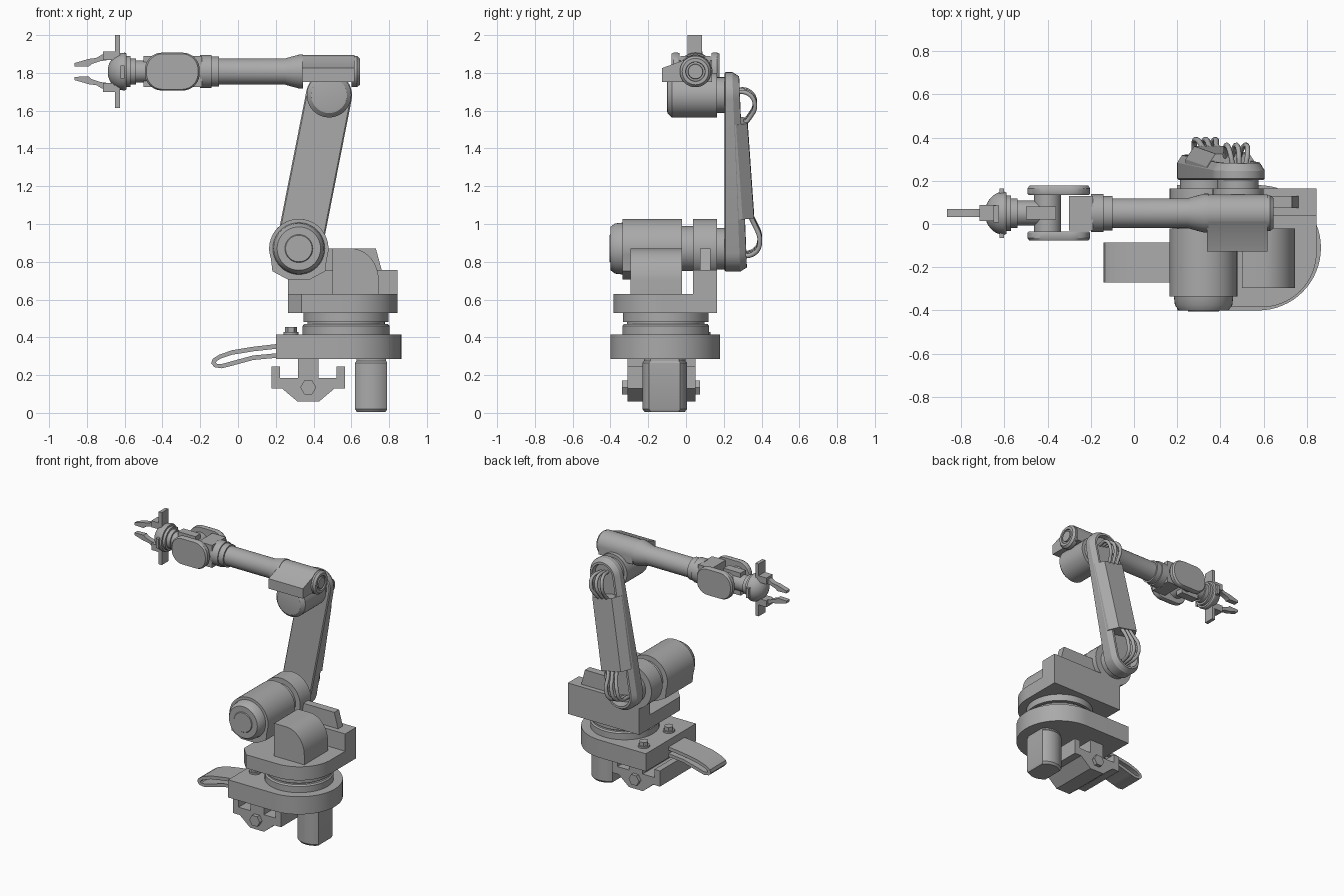
import bpy, bmesh, math
from math import cos, sin, pi

if "Cube" in bpy.data.objects:
    bpy.data.objects.remove(bpy.data.objects["Cube"], do_unlink=True)

grey = bpy.data.materials.new("mid grey")
grey.use_nodes = True
COL = (0.4, 0.4, 0.4, 1)
grey.diffuse_color = COL
grey.node_tree.nodes["Principled BSDF"].inputs["Base Color"].default_value = COL
parts = []


def place(axis, p, q, h):
    """Point from two cross-section coordinates and a position on the axis."""
    return {"x": (h, p, q), "y": (p, h, q), "z": (p, q, h)}[axis]


def loft(name, rings):
    """Skin a row of equal rings and cap both ends."""
    bm = bmesh.new()
    loops = [[bm.verts.new(p) for p in ring] for ring in rings]
    n = len(loops[0])
    for a, b in zip(loops, loops[1:]):
        for i in range(n):
            j = (i + 1) % n
            bm.faces.new((a[i], a[j], b[j], b[i]))
    bm.faces.new(loops[0])
    bm.faces.new(loops[-1])
    bmesh.ops.recalc_face_normals(bm, faces=bm.faces)
    me = bpy.data.meshes.new(name)
    bm.to_mesh(me)
    bm.free()
    me.materials.append(grey)
    ob = bpy.data.objects.new(name, me)
    bpy.context.collection.objects.link(ob)
    parts.append(ob)
    return ob


def prism(name, axis, pts, a, b):
    return loft(name, [[place(axis, p, q, h) for p, q in pts] for h in (a, b)])


def box(name, x, y, z):
    return prism(name, "z", [(x[0], y[0]), (x[1], y[0]), (x[1], y[1]), (x[0], y[1])], *z)


def turned(name, axis, c, profile, seg=40):
    """Round part: profile is (position on axis, radius)."""
    return loft(name, [[place(axis, c[0] + r * cos(2 * pi * i / seg), c[1] + r * sin(2 * pi * i / seg), h)
                        for i in range(seg)] for h, r in profile])


def arc(cx, cy, r, a0, a1, n=16, ry=None):
    ry = ry or r
    ang = [math.radians(a0 + (a1 - a0) * i / n) for i in range(n + 1)]
    return [(cx + r * cos(a), cy + ry * sin(a)) for a in ang]


def cable(name, pts, r):
    cu = bpy.data.curves.new(name, "CURVE")
    cu.dimensions = "3D"
    cu.bevel_depth = r
    cu.bevel_resolution = 2
    cu.use_fill_caps = True
    sp = cu.splines.new("BEZIER")
    sp.bezier_points.add(len(pts) - 1)
    for bp, p in zip(sp.bezier_points, pts):
        bp.co = p
        bp.handle_left_type = bp.handle_right_type = "AUTO"
    cu.materials.append(grey)
    bpy.context.collection.objects.link(bpy.data.objects.new(name, cu))


# Base clamp: half outline mirrored about its centre, with hex bolts
half = [(0.057, 0.06), (0.14, 0.13), (0.195, 0.13), (0.195, 0.245), (0.15, 0.245),
        (0.15, 0.185), (0.055, 0.185), (0.055, 0.29)]
CX = 0.372
prism("base_clamp", "y", [(CX + x, z) for x, z in half] + [(CX - x, z) for x, z in reversed(half)], -0.31, 0.05)
for side, a, b in (("front", -0.34, -0.3), ("back", 0.04, 0.075)):
    turned("clamp_bolt_" + side, "y", (CX, 0.135), [(a, 0.042), (b, 0.042)], 6)

# Lower motor: round body with flat sides
flat = arc(0.705, -0.113, 0.118, -136, -44) + arc(0.705, -0.113, 0.118, 44, 136)


def shrink(k):
    return [(0.705 + (x - 0.705) * k, -0.113 + (y + 0.113) * k) for x, y in flat]


loft("base_motor", [[(x, y, z) for x, y in shrink(k)]
                    for z, k in ((0.005, 0.9), (0.02, 1), (0.265, 1), (0.275, 0.93), (0.29, 0.93))])

# Base plate, its bolts and the strap loop
prism("base_plate", "z", [(0.2, 0.18), (0.2, -0.4)] + arc(0.575, -0.11, 0.29, -90, 90, 32), 0.285, 0.415)
for i, y in enumerate((0.09, -0.2)):
    turned("plate_washer_%d" % i, "z", (0.28, y), [(0.41, 0.04), (0.427, 0.04)], 24)
    turned("plate_bolt_%d" % i, "z", (0.28, y), [(0.42, 0.032), (0.455, 0.032)], 6)
outer = [(0.21, 0.365), (0.08, 0.35), (-0.03, 0.332), (-0.1, 0.308), (-0.135, 0.285), (-0.142, 0.262),
         (-0.125, 0.242), (-0.085, 0.236), (-0.03, 0.25), (0.08, 0.28), (0.21, 0.292)]
inner = [(0.21, 0.34), (0.08, 0.326), (-0.03, 0.308), (-0.09, 0.288), (-0.112, 0.275), (-0.117, 0.266),
         (-0.11, 0.26), (-0.085, 0.259), (-0.035, 0.273), (0.08, 0.304), (0.21, 0.316)]
prism("strap_loop", "y", outer + inner[::-1], -0.27, -0.085)

# Turntable
turned("turntable", "z", (0.572, -0.107), [(0.41, 0.23), (0.46, 0.23), (0.47, 0.222), (0.47, 0.205),
                                           (0.482, 0.205), (0.482, 0.226), (0.54, 0.226)], 56)
prism("turret_plate", "z", [(0.265, 0.165), (0.265, -0.31), (0.335, -0.385)]
      + arc(0.59, -0.13, 0.255, -90, 0) + [(0.845, 0.165)], 0.53, 0.63)
box("turret_wall", (0.265, 0.845), (0.037, 0.165), (0.6, 0.757))
prism("wall_rib", "y", [(0.4, 0.74), (0.765, 0.74), (0.73, 0.87), (0.4, 0.87)], 0.075, 0.13)
prism("turret_hump", "y", [(0.5, 0.62), (0.745, 0.62)]
      + arc(0.6, 0.7, 0.145, 0, 90, 14, 0.17) + [(0.5, 0.87)], -0.295, -0.02)

# Shoulder motor and joint
SH = (0.322, 0.87)
barrel = arc(*SH, 0.157, -20, 200, 28) + [(SH[0] + x, SH[1] + z) for x, z in
                                          ((-0.14, -0.12), (-0.06, -0.163), (0.06, -0.163), (0.14, -0.12))]
prism("shoulder_motor", "y", barrel, -0.335, -0.02)
turned("shoulder_motor_cap", "y", SH, [(-0.4, 0.115), (-0.375, 0.133), (-0.33, 0.138)])
turned("shoulder_motor_boss", "y", SH, [(-0.405, 0.07), (-0.395, 0.078), (-0.38, 0.078)])
turned("shoulder_neck", "y", SH, [(-0.03, 0.12), (0.05, 0.12)])
turned("shoulder_housing", "y", SH, [(0.037, 0.157), (0.165, 0.157)])
turned("shoulder_bearing", "y", SH, [(0.16, 0.11), (0.21, 0.11)])

# Lower arm: hollow-backed link between shoulder and elbow
EL = (0.482, 1.682)
LEN = math.dist(SH, EL)
U = ((EL[0] - SH[0]) / LEN, (EL[1] - SH[1]) / LEN)


def on_link(t, v, y):
    """Point at distance t along the link, v across it."""
    return (SH[0] + U[0] * t + U[1] * v, y, SH[1] + U[1] * t - U[0] * v)


def stadium(r, depth):
    pts = arc(LEN, 0, r, -90, 90, 18) + arc(0, 0, r, 90, 270, 18)
    return [on_link(t, v, depth(t)) for t, v in pts]


def rim(t):
    return 0.318 - 0.033 * t / LEN


loft("lower_arm", [stadium(0.115, lambda t: 0.203), stadium(0.122, lambda t: 0.21),
                   stadium(0.122, lambda t: rim(t) - 0.035), stadium(0.1, rim),
                   stadium(0.085, rim), stadium(0.08, lambda t: 0.25)])
loft("arm_cover", [[on_link(t, -0.12, 0.24), on_link(t, -0.12, y - 0.06),
                    on_link(t, -0.08, y), on_link(t, 0.08, y), on_link(t, 0.12, y - 0.06),
                    on_link(t, 0.12, 0.24)] for t, y in ((0.18, 0.36), (0.69, 0.325))])

# Looped cables at both ends of the link
for i, v in enumerate((-0.035, 0, 0.035)):
    cable("shoulder_cable_%d" % i, [on_link(0.2, v, 0.33), on_link(0.13, v, 0.365), on_link(0.06, v * 1.3, 0.39),
                                    on_link(-0.01, v * 1.2, 0.37), on_link(-0.04, v * 0.7, 0.25)], 0.013)
    cable("elbow_cable_%d" % i, [on_link(0.67, v, 0.3), on_link(0.71, v, 0.335), on_link(0.78, v * 1.3, 0.365),
                                 on_link(0.84, v * 1.2, 0.335), on_link(0.85, v * 0.7, 0.24)], 0.012)

# Elbow motor and housing
turned("elbow_motor", "y", EL, [(-0.1, 0.085), (-0.098, 0.095), (-0.075, 0.118), (0.165, 0.118)])
turned("elbow_bearing", "y", EL, [(0.16, 0.095), (0.21, 0.095)])
AX = (0.05, 1.807)
prism("elbow_housing", "x", [(-0.128, 1.752), (-0.128, 1.825), (-0.01, 1.868)]
      + arc(*AX, 0.087, 120, 0, 14) + [(0.137, 1.752)], 0.338, 0.617)
turned("housing_cap", "x", AX, [(0.6, 0.083), (0.63, 0.083), (0.645, 0.07), (0.645, 0.052),
                                (0.635, 0.05), (0.635, 0.04), (0.645, 0.038)])

# Forearm tube with its flare and collar
turned("forearm", "x", AX, [(-0.2, 0.088), (-0.14, 0.088), (-0.14, 0.08), (-0.1, 0.08), (-0.1, 0.069),
                            (0.25, 0.069), (0.265, 0.074), (0.325, 0.09), (0.345, 0.09)])

# Wrist fork: two rounded cheeks, bridge and pivot
def cheek(k):
    pts = []
    for sx, sz, a in ((1, 1, 0), (-1, 1, 90), (-1, -1, 180), (1, -1, 270)):
        pts += arc(sx * 0.055, sz * 0.01, 0.09, a, a + 90, 10)
    return [(-0.348 + x * k, AX[1] + z * k) for x, z in pts]


for side, s in (("front", -1), ("back", 1)):
    loft("fork_cheek_" + side, [[(x, AX[0] + s * d, z) for x, z in cheek(k)]
                                for d, k in ((0.085, 0.97), (0.092, 1), (0.115, 1), (0.127, 0.94))])
box("fork_bridge", (-0.3, -0.19), (-0.03, 0.13), (1.725, 1.89))
turned("wrist_pivot", "y", (-0.4, AX[1]), [(-0.04, 0.062), (0.14, 0.062)])
box("wrist_block", (-0.5, -0.36), (0.02, 0.08), (1.725, 1.89))
turned("wrist_shaft", "x", AX, [(-0.6, 0.082), (-0.57, 0.082), (-0.57, 0.068), (-0.54, 0.068),
                                (-0.54, 0.058), (-0.4, 0.058)])

# Gripper: dome, slide bars and mirrored fingers
dome = [(-0.6 - 0.09 * sin(a * pi / 20), 0.1 * cos(a * pi / 20)) for a in range(10)]
turned("gripper_dome", "x", AX, [(-0.59, 0.095)] + dome)
box("finger_slide", (-0.65, -0.625), (0.008, 0.085), (1.615, 2.0))
box("cross_bar", (-0.622, -0.602), (-0.065, 0.165), (1.77, 1.84))
finger = [(-0.68, 0.062), (-0.68, 0.09), (-0.72, 0.09), (-0.75, 0.072), (-0.79, 0.067), (-0.865, 0.045),
          (-0.865, 0.028), (-0.79, 0.026), (-0.775, 0.04), (-0.73, 0.055)]
for side, s in (("upper", 1), ("lower", -1)):
    prism("finger_" + side, "y", [(x, AX[1] + s * z) for x, z in finger], 0.033, 0.07)
    z = sorted((AX[1] + s * 0.06, AX[1] + s * 0.107))
    box("finger_mount_" + side, (-0.715, -0.64), (0.015, 0.087), z)

# Smooth round surfaces, keep edges crisp
bpy.ops.object.select_all(action="DESELECT")
for ob in parts:
    ob.select_set(True)
bpy.context.view_layer.objects.active = parts[0]
bpy.ops.object.shade_smooth_by_angle(angle=math.radians(30))
